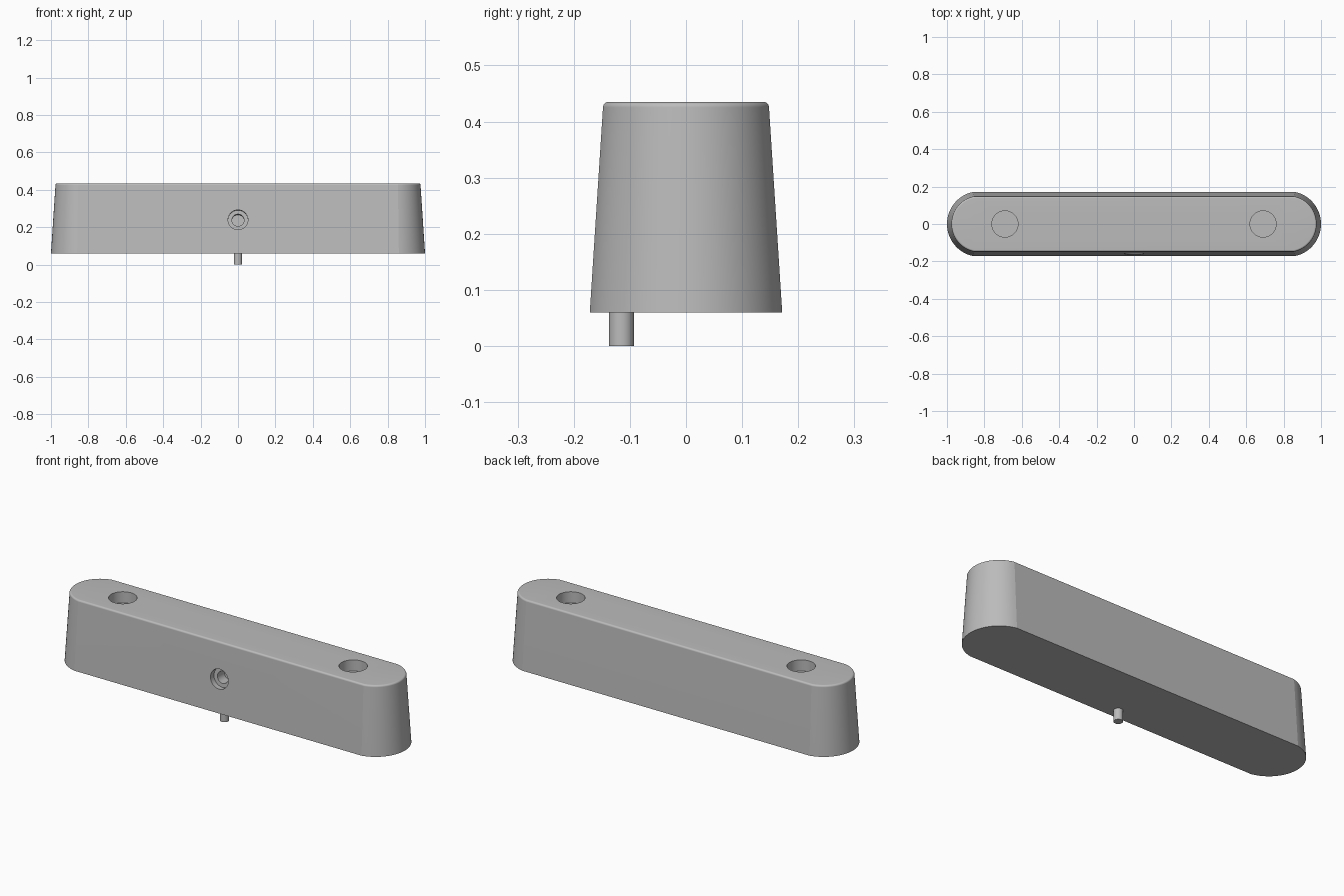
import bpy, bmesh, math
from mathutils import Matrix, Vector

if "Cube" in bpy.data.objects:
    bpy.data.objects.remove(bpy.data.objects["Cube"])

GREY = (0.5, 0.5, 0.5, 1)
grey = bpy.data.materials.new("plain grey")
grey.use_nodes = True
grey.diffuse_color = GREY
grey.node_tree.nodes["Principled BSDF"].inputs["Base Color"].default_value = GREY

BASE, TOP, FILLET = 0.06, 0.435, 0.01
R_BASE, R_TOP = 0.175, 0.151      # end radii before the rounded top edge
END_X = 0.825                     # centre of each rounded end
SWEEP = math.radians(78.5)        # half angle of each end arc
STEPS = 32


def make_object(name, bm):
    bmesh.ops.recalc_face_normals(bm, faces=bm.faces)
    mesh = bpy.data.meshes.new(name)
    bm.to_mesh(mesh)
    bm.free()
    mesh.materials.append(grey)
    ob = bpy.data.objects.new(name, mesh)
    bpy.context.collection.objects.link(ob)
    return ob


def activate(ob):
    bpy.ops.object.select_all(action='DESELECT')
    ob.select_set(True)
    bpy.context.view_layer.objects.active = ob


def cylinder(name, start, end, radius, sides=48):
    start, end = Vector(start), Vector(end)
    axis = end - start
    turn = axis.to_track_quat('Z', 'Y').to_matrix().to_4x4()
    bm = bmesh.new()
    bmesh.ops.create_cone(bm, cap_ends=True, segments=sides, radius1=radius,
                          radius2=radius, depth=axis.length,
                          matrix=Matrix.Translation((start + end) / 2) @ turn)
    return make_object(name, bm)


def drill(target, point, outward, radius, depth):
    point, outward = Vector(point), Vector(outward)
    cutter = cylinder("cutter", point + outward * 0.04, point - outward * depth, radius)
    cutter.hide_render = True
    mod = target.modifiers.new("hole", 'BOOLEAN')
    mod.operation, mod.solver, mod.object = 'DIFFERENCE', 'EXACT', cutter
    activate(target)
    bpy.ops.object.modifier_apply(modifier=mod.name)
    bpy.data.objects.remove(cutter)


def ring(bm, z, radius):
    verts = []
    for side in (1, -1):
        for i in range(STEPS + 1):
            a = SWEEP * (2 * i / STEPS - 1)
            verts.append(bm.verts.new((side * (END_X + radius * math.cos(a)),
                                       side * radius * math.sin(a), z)))
    return verts


# Tapered long body with a small rounded top edge
sections = [(BASE, R_BASE)]
for i in range(11):
    a = math.pi / 2 * i / 10
    sections.append((TOP - FILLET + FILLET * math.sin(a),
                     R_TOP - FILLET + FILLET * math.cos(a)))
bm = bmesh.new()
rings = [ring(bm, z, r) for z, r in sections]
for low, high in zip(rings, rings[1:]):
    for i in range(len(low)):
        j = (i + 1) % len(low)
        bm.faces.new((low[i], low[j], high[j], high[i]))
bm.faces.new(rings[0])
bm.faces.new(rings[-1])
body = make_object("body", bm)

# Round pockets in the top
for x in (-0.69, 0.69):
    drill(body, (x, 0, TOP), (0, 0, 1), 0.07, 0.06)

# Stepped socket, square to the sloping front wall
rise = TOP - FILLET - BASE
lean = math.atan((R_BASE - R_TOP) * math.sin(SWEEP) / rise)
normal = (0, -math.cos(lean), math.sin(lean))
socket_z = 0.24
wall_y = -R_BASE * math.sin(SWEEP) + math.tan(lean) * (socket_z - BASE)
drill(body, (0, wall_y, socket_z), normal, 0.053, 0.03)
drill(body, (0, wall_y, socket_z), normal, 0.032, 0.09)

# Small peg under the front edge
peg = cylinder("bottom_peg", (0, -0.115, 0), (0, -0.115, BASE + 0.01), 0.0225, 40)

for ob in (body, peg):
    activate(ob)
    bpy.ops.object.shade_smooth_by_angle(angle=math.radians(10))
